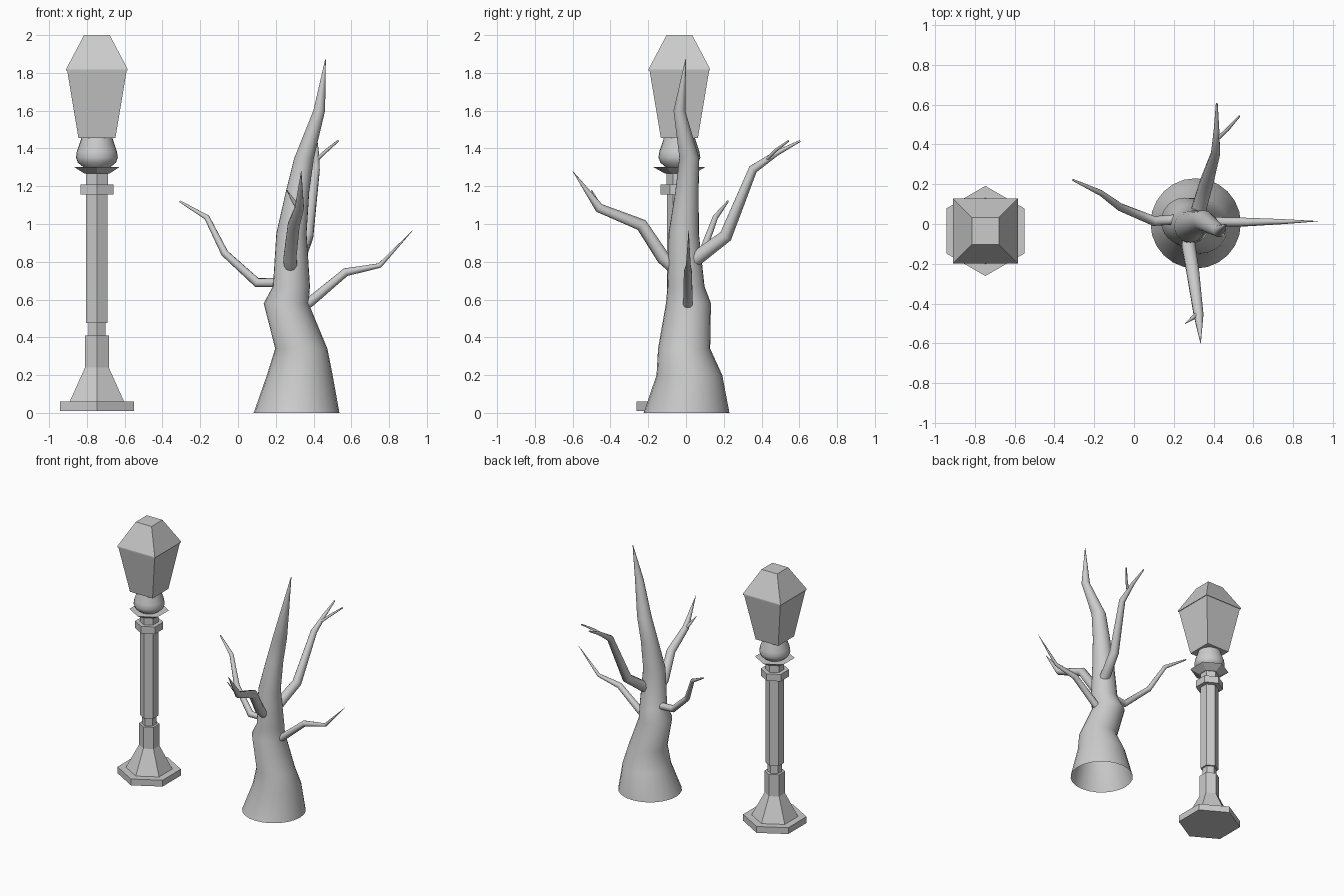
import bpy, bmesh
from math import pi, cos, sin
from mathutils import Vector

if "Cube" in bpy.data.objects:
    bpy.data.objects.remove(bpy.data.objects["Cube"])

LAMP = Vector((-0.747, -0.035, 0))


def loft(name, rings, smooth=False, cap_start=True, cap_end=True):
    """Skin a list of equal-sized vertex rings."""
    bm = bmesh.new()
    loops = [[bm.verts.new(p) for p in r] for r in rings]
    n = len(loops[0])
    for a, b in zip(loops, loops[1:]):
        for i in range(n):
            j = (i + 1) % n
            bm.faces.new((a[i], a[j], b[j], b[i]))
    if cap_start:
        bm.faces.new(loops[0][::-1])
    if cap_end:
        bm.faces.new(loops[-1])
    bmesh.ops.recalc_face_normals(bm, faces=bm.faces)
    for f in bm.faces:
        f.smooth = smooth and len(f.verts) == 4
    me = bpy.data.meshes.new(name)
    bm.to_mesh(me)
    bm.free()
    ob = bpy.data.objects.new(name, me)
    bpy.context.collection.objects.link(ob)
    return ob


def ring(center, r, n, start):
    return [Vector(center) + Vector((r * cos(start + 2 * pi * i / n),
                                     r * sin(start + 2 * pi * i / n), 0)) for i in range(n)]


def prism(name, sides, profile, start, smooth=False):
    """Stacked polygon; profile holds (half width across flats, height)."""
    k = cos(pi / sides)
    return loft(name, [ring(LAMP + Vector((0, 0, z)), w / k, sides, start)
                       for w, z in profile], smooth)


def branch(name, pts, sides=10):
    """Tapered tube along points (x, y, z, radius)."""
    ps = [Vector(p[:3]) for p in pts]
    rings, u = [], None
    for i, p in enumerate(ps):
        t = Vector()
        if i > 0:
            t += (p - ps[i - 1]).normalized()
        if i < len(ps) - 1:
            t += (ps[i + 1] - p).normalized()
        t.normalize()
        if u is None:
            u = t.orthogonal()
        u = (u - t * u.dot(t)).normalized()
        v = t.cross(u)
        rings.append([p + pts[i][3] * (cos(2 * pi * k / sides) * u + sin(2 * pi * k / sides) * v)
                      for k in range(sides)])
    return loft(name, rings, True)


# street lamp: hexagonal post with points along y
H = pi / 2
prism("lamp_foot", 6, [(.196, .01), (.196, .06)], H)
prism("lamp_base", 6, [(.144, .06), (.063, .24), (.063, .41)], H)
prism("lamp_lower_neck", 6, [(.045, .41), (.045, .48)], H)
prism("lamp_shaft", 6, [(.057, .475), (.057, 1.155)], H)
prism("lamp_collar", 6, [(.087, 1.155), (.087, 1.21)], H)
prism("lamp_upper_neck", 6, [(.058, 1.21), (.058, 1.27)], H)
prism("lamp_flange", 6, [(.068, 1.268), (.122, 1.303)], H)

# rounded bulb holder
prism("lamp_bulb_holder", 24, [(.07, 1.3), (.1, 1.325), (.11, 1.352), (.105, 1.385),
                               (.083, 1.45), (.08, 1.465)], 0, True)

# square lantern and its roof
prism("lantern", 4, [(.098, 1.455), (.158, 1.815)], pi / 4)
prism("lantern_roof", 4, [(.163, 1.812), (.163, 1.82), (.068, 2.0)], pi / 4)

# trunk, open underneath: (x, y, z, radius)
trunk = [(.31, .003, 0, .227), (.327, .018, .2, .174), (.335, -.01, .34, .138),
         (.255, .013, .58, .119), (.283, 0, .67, .098), (.283, -.012, .95, .08),
         (.315, .005, 1.17, .062), (.35, .017, 1.35, .052), (.43, -.035, 1.6, .031),
         (.463, -.002, 1.87, .002)]
loft("trunk", [ring(p[:3], p[3], 24, 0) for p in trunk], True, cap_start=False)

# branches
branch("left_branch", [(.24, .025, .69, .026), (.1, .015, .69, .025), (-.07, .085, .845, .02),
                       (-.165, .155, 1.035, .015), (-.308, .222, 1.12, .005)])
branch("right_branch", [(.33, .01, .55, .028), (.385, .01, .59, .026), (.57, .01, .745, .022),
                        (.75, .012, .78, .013), (.924, .014, .965, .001)])
branch("back_branch", [(.315, .03, .8, .04), (.33, .09, .845, .038), (.365, .21, .935, .035),
                       (.41, .355, 1.29, .024), (.415, .48, 1.375, .014), (.416, .605, 1.44, .005)])
branch("back_twig", [(.41, .42, 1.335, .01), (.47, .475, 1.39, .009), (.53, .543, 1.44, .005)])
branch("front_branch", [(.28, -.05, .76, .036), (.275, -.12, .82, .036), (.295, -.235, .995, .033),
                        (.325, -.46, 1.085, .025), (.335, -.6, 1.28, .001)])
branch("front_twig", [(.322, -.45, 1.08, .013), (.295, -.472, 1.12, .01), (.258, -.5, 1.18, .002)])
